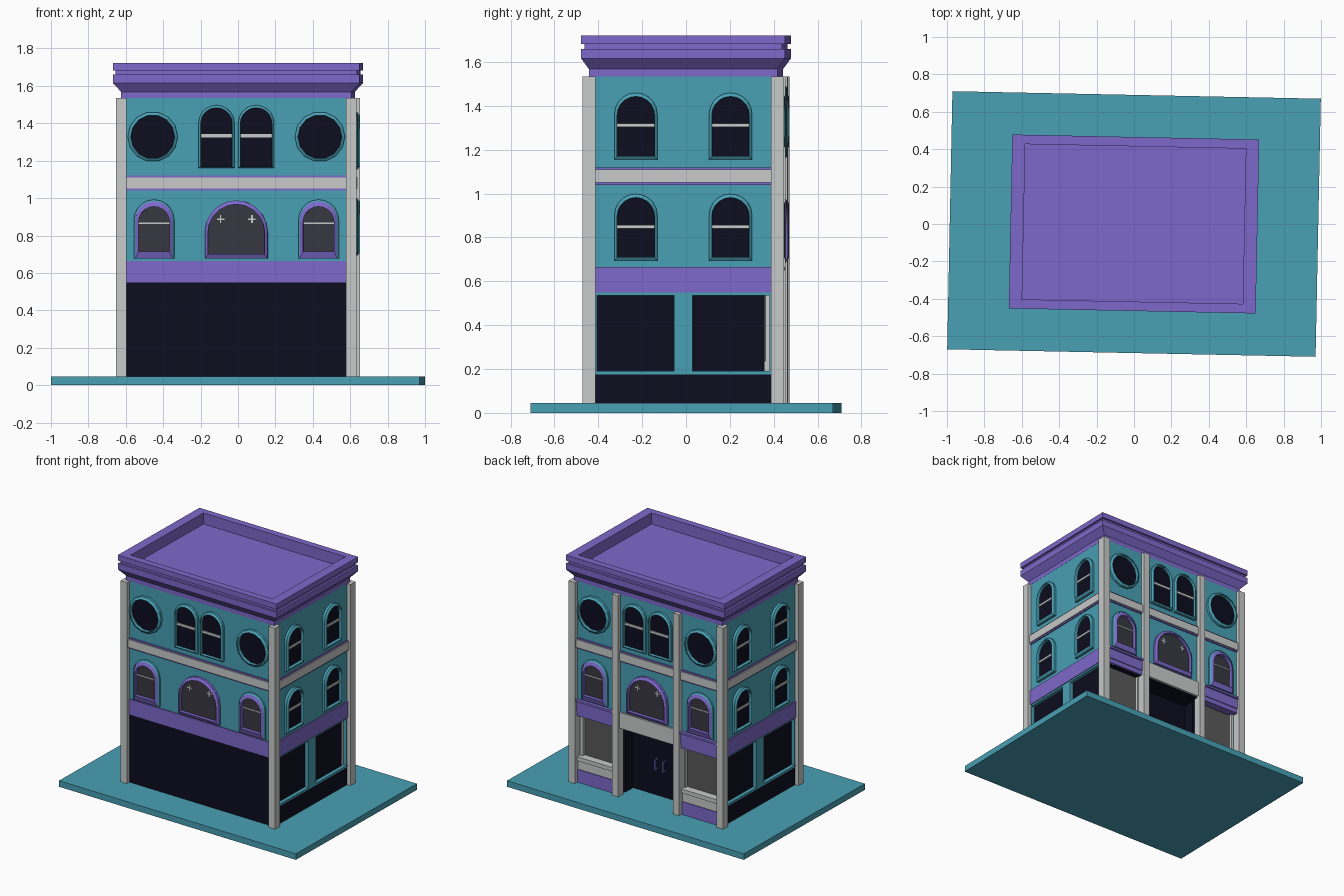
import bpy, bmesh, math
from mathutils import Matrix

cube = bpy.data.objects.get("Cube")
if cube:
    bpy.data.objects.remove(cube, do_unlink=True)


def material(name, rgb):
    m = bpy.data.materials.new(name)
    m.use_nodes = True
    m.diffuse_color = (*rgb, 1)
    m.node_tree.nodes["Principled BSDF"].inputs["Base Color"].default_value = (*rgb, 1)
    return m


TEAL = material("teal", (0.066, 0.352, 0.46))
PURPLE = material("purple", (0.205, 0.141, 0.597))
STONE = material("light_grey", (0.58, 0.59, 0.59))
NAVY = material("dark_navy", (0.004, 0.004, 0.014))
GLASS = material("smoky_glass", (0.038, 0.038, 0.052))
SHOP = material("shop_glass", (0.1, 0.1, 0.1))

# The whole building is turned a little on its plot
TURN = Matrix.Rotation(-0.0203, 4, "Z")
FRONT, RIGHT, BACK, LEFT = range(4)
WX, WY = 0.615, 0.43            # wall half sizes
GROUND, SHOP_TOP, WALL_TOP = 0.045, 0.55, 1.535


def depth(side):
    return WY if side in (FRONT, BACK) else WX


def finish(name, bm, mat, side=FRONT):
    bmesh.ops.recalc_face_normals(bm, faces=bm.faces)
    bm.transform(TURN @ Matrix.Rotation(side * math.pi / 2, 4, "Z"))
    mesh = bpy.data.meshes.new(name)
    bm.to_mesh(mesh)
    bm.free()
    mesh.materials.append(mat)
    ob = bpy.data.objects.new(name, mesh)
    bpy.context.scene.collection.objects.link(ob)
    return ob


def box(name, x, y, z, mat, side=FRONT):
    """Box from (low, high) ranges."""
    bm = bmesh.new()
    bmesh.ops.create_cube(bm, size=1)
    for v in bm.verts:
        v.co = [r[0] if c < 0 else r[1] for c, r in zip(v.co, (x, y, z))]
    return finish(name, bm, mat, side)


def wall_box(name, u, w, z, mat, side):
    """Box on a wall: u along it, w outward from its face."""
    d = depth(side)
    return box(name, u, (-d - w[1], -d - w[0]), z, mat, side)


def loft(name, loops, mat, side=FRONT, cap=False, closed=False):
    bm = bmesh.new()
    rings = [[bm.verts.new(p) for p in loop] for loop in loops]
    pairs = list(zip(rings, rings[1:])) + ([(rings[-1], rings[0])] if closed else [])
    for a, b in pairs:
        for i in range(len(a)):
            j = (i + 1) % len(a)
            bm.faces.new((a[i], a[j], b[j], b[i]))
    if cap:
        bm.faces.new(rings[0])
        bm.faces.new(rings[-1])
    return finish(name, bm, mat, side)


def arch(u, half, z0, z1, steps=10):
    """Outline with straight sides and a round top."""
    pts = [(u - half, z0), (u + half, z0)]
    for i in range(steps + 1):
        a = math.pi * i / steps
        pts.append((u + half * math.cos(a), z1 - half + half * math.sin(a)))
    return pts


def disc(u, z, radius, steps=14):
    return [(u + radius * math.cos(2 * math.pi * i / steps),
             z + radius * math.sin(2 * math.pi * i / steps)) for i in range(steps)]


def window(name, outer, inner, side, frame, glass, out=0.03):
    """Bevelled raised frame around a thin pane."""
    d = depth(side)
    at = lambda pts, w: [(u, -d - w, z) for u, z in pts]
    loft(name + "_frame", [at(outer, -0.01), at(outer, out * 0.6),
                           at(inner, out), at(inner, -0.01)], frame, side, closed=True)
    loft(name + "_pane", [at(inner, -0.005), at(inner, 0.004)], glass, side, cap=True)


# Plot, walls and ground floor core
box("plot", (-0.985, 0.985), (-0.69, 0.69), (0, GROUND), TEAL)
box("upper_walls", (-WX, WX), (-WY, WY), (SHOP_TOP, WALL_TOP), TEAL)
box("ground_core", (-0.59, 0.59), (-WY, 0.28), (GROUND, SHOP_TOP), NAVY)
box("soffit", (-0.6, 0.6), (-0.425, 0.425), (0.54, 0.549), NAVY)

# Corner pillars
for sx in (-1, 1):
    for sy in (-1, 1):
        box("corner_pillar", sorted((sx * 0.588, sx * 0.643)),
            sorted((sy * 0.4, sy * 0.459)), (GROUND, WALL_TOP), STONE)

# Cornice with a sunken roof
profile = [(0.616, 0.43, 1.535), (0.616, 0.43, 1.568), (0.66, 0.465, 1.616),
           (0.66, 0.465, 1.66), (0.645, 0.45, 1.66), (0.645, 0.45, 1.682),
           (0.66, 0.465, 1.682), (0.66, 0.465, 1.722), (0.59, 0.415, 1.722),
           (0.59, 0.415, 1.64)]
loft("cornice_and_roof", [[(-x, -y, z), (x, -y, z), (x, y, z), (-x, y, z)]
                          for x, y, z in profile], PURPLE, cap=True)

# Bands around all four sides
for side in range(4):
    half = 0.59 if side in (FRONT, BACK) else 0.402
    span = (-half, half)
    wall_box("upper_band", span, (-0.01, 0.008), (1.04, 1.12), PURPLE, side)
    wall_box("upper_ledge", span, (-0.01, 0.016), (1.05, 1.11), STONE, side)
    if side != BACK:
        wall_box("shop_band", span, (-0.01, 0.008), (0.548, 0.665), PURPLE, side)

# Front and back windows
for side in (FRONT, BACK):
    for s in (-1, 1):
        c = s * 0.447
        window("round_window", disc(c, 1.328, 0.134), disc(c, 1.328, 0.117), side, TEAL, NAVY)
        c = s * 0.106
        window("twin_window", arch(c, 0.096, 1.16, 1.497), arch(c, 0.084, 1.17, 1.483),
               side, TEAL, NAVY)
        wall_box("twin_window_bar", (c - 0.084, c + 0.084), (0, 0.012), (1.324, 1.342), STONE, side)
        c = s * 0.44
        window("small_arch_hood", arch(c, 0.108, 0.676, 0.992), arch(c, 0.099, 0.677, 0.982),
               side, TEAL, GLASS, 0.02)
        window("small_arch", arch(c, 0.1, 0.677, 0.983), arch(c, 0.082, 0.715, 0.955),
               side, PURPLE, GLASS)
        wall_box("small_arch_bar", (c - 0.082, c + 0.082), (0, 0.01), (0.862, 0.869), STONE, side)
        # Small cross ornaments on the big pane
        c = s * 0.083
        wall_box("cross_bar", (c - 0.02, c + 0.02), (0, 0.009), (0.883, 0.892), STONE, side)
        wall_box("cross_post", (c - 0.005, c + 0.005), (0, 0.01), (0.866, 0.91), STONE, side)
    window("big_arch", arch(0, 0.168, 0.676, 0.988), arch(0, 0.152, 0.7, 0.967),
           side, PURPLE, GLASS)

# Side windows and ground floor glazing frames
for side in (RIGHT, LEFT):
    for s in (-1, 1):
        c = s * 0.216
        for z in (0.692, 1.153):
            window("side_window", arch(c, 0.098, z, z + 0.307),
                   arch(c, 0.085, z + 0.018, z + 0.29), side, TEAL, NAVY)
            wall_box("side_window_bar", (c - 0.085, c + 0.085), (0, 0.012),
                     (z + 0.15, z + 0.166), STONE, side)
        wall_box("glazing_end", sorted((s * 0.394, s * 0.402)), (-0.03, 0),
                 (0.175, SHOP_TOP), TEAL, side)
    wall_box("plinth", (-0.402, 0.402), (-0.03, 0), (GROUND, 0.175), NAVY, side)
    wall_box("glazing_sill", (-0.4, 0.4), (-0.03, 0.002), (0.175, 0.19), TEAL, side)
    wall_box("glazing_head", (-0.4, 0.4), (-0.03, 0.002), (0.535, SHOP_TOP), TEAL, side)
    wall_box("glazing_post", (-0.043, 0.043), (-0.03, 0.002), (0.175, SHOP_TOP), TEAL, side)

# Back shopfront: columns, two display bays and a recessed door
for s in (-1, 1):
    def part(name, u, w, z, mat):
        wall_box(name, sorted((s * u[0], s * u[1])), w, z, mat, BACK)
    bay = (0.275, 0.59)
    part("shop_column", (0.229, 0.279), (-0.03, 0.029), (GROUND, WALL_TOP), STONE)
    part("bay_block", (0.235, 0.59), (-0.16, -0.06), (GROUND, SHOP_TOP), NAVY)
    part("bay_glass", bay, (-0.062, -0.052), (0.235, 0.54), SHOP)
    part("bay_base", bay, (-0.06, 0), (GROUND, 0.14), PURPLE)
    part("bay_panel", bay, (-0.06, -0.006), (0.14, 0.205), STONE)
    part("bay_sill", bay, (-0.06, 0.004), (0.205, 0.235), STONE)
    part("bay_outer_jamb", (0.565, 0.59), (-0.06, -0.03), (0.235, 0.54), STONE)
    part("bay_inner_jamb", (0.275, 0.29), (-0.06, -0.03), (0.235, 0.54), STONE)
    part("bay_band", bay, (-0.01, 0.012), (0.575, 0.65), PURPLE)
    part("bay_band_cap", bay, (-0.01, 0.024), (0.65, 0.665), PURPLE)
    part("bay_band_foot", bay, (-0.05, 0.006), (0.54, 0.575), PURPLE)
    # Door pulls
    part("door_pull", (0.028, 0.038), (-0.13, -0.12), (0.24, 0.32), PURPLE)
    for z in (0.24, 0.312):
        part("door_pull_arm", (0.028, 0.038), (-0.152, -0.12), (z, z + 0.008), PURPLE)
wall_box("door_lintel", (-0.235, 0.235), (-0.04, 0.012), (0.548, 0.665), STONE, BACK)
